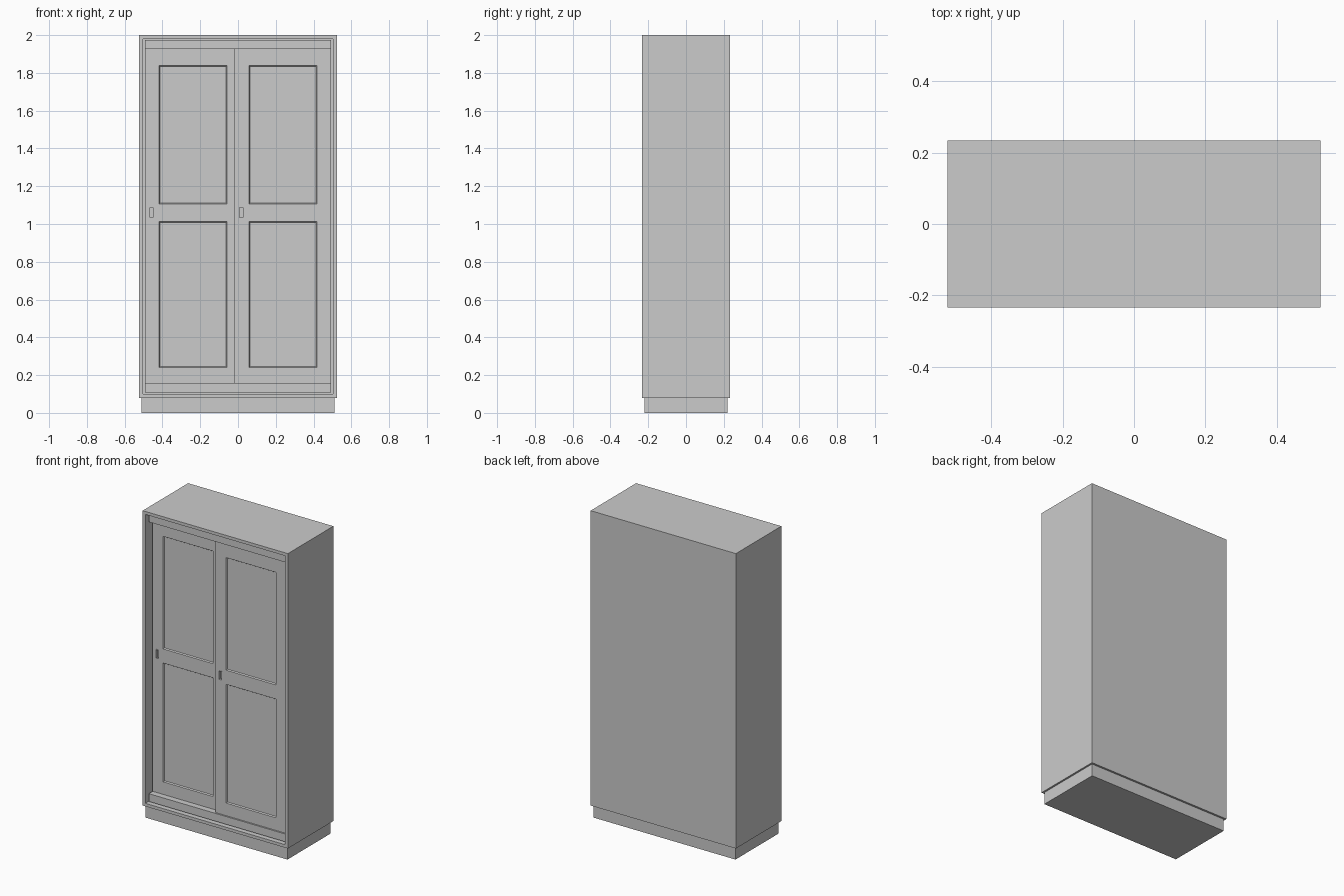
import bpy, bmesh

if "Cube" in bpy.data.objects:
    bpy.data.objects.remove(bpy.data.objects["Cube"])

W, D = 0.523, 0.234          # half width and half depth
Z0, Z1 = 0.08, 2.0           # carcass bottom and top
T = 0.03                     # board thickness
RAIL_LOW, RAIL_HIGH = 0.158, 1.927


def finish(name, bm):
    bmesh.ops.recalc_face_normals(bm, faces=bm.faces)
    mesh = bpy.data.meshes.new(name)
    bm.to_mesh(mesh)
    bm.free()
    obj = bpy.data.objects.new(name, mesh)
    bpy.context.collection.objects.link(obj)
    return obj


def box_bm(x0, x1, y0, y1, z0, z1):
    bm = bmesh.new()
    bmesh.ops.create_cube(bm, size=1)
    for v in bm.verts:
        v.co.x = x1 if v.co.x > 0 else x0
        v.co.y = y1 if v.co.y > 0 else y0
        v.co.z = z1 if v.co.z > 0 else z0
    return bm


def box(name, *dims):
    return finish(name, box_bm(*dims))


def hollow_box(name, dims, rim, depth):
    """Box with a pocket sunk into its front face."""
    bm = box_bm(*dims)
    bm.normal_update()
    front = min(bm.faces, key=lambda f: f.calc_center_median().y)
    bmesh.ops.inset_individual(bm, faces=[front], thickness=rim)
    ext = bmesh.ops.extrude_discrete_faces(bm, faces=[front])["faces"]
    bmesh.ops.translate(bm, verts=ext[0].verts, vec=(0, depth, 0))
    return finish(name, bm)


def door(name, x, y):
    """Two-panel sliding door with a hole for the finger pull."""
    xs = [0, 0.023, 0.047, 0.076, 0.435, 0.511]
    zs = [RAIL_LOW, 0.24, 1.013, 1.03, 1.09, 1.105, 1.838, RAIL_HIGH]
    thick = 0.026
    bm = bmesh.new()
    grid = [[bm.verts.new((x + a, y, c)) for c in zs] for a in xs]
    panels = []
    for i in range(len(xs) - 1):
        for k in range(len(zs) - 1):
            if (i, k) == (1, 3):
                continue
            f = bm.faces.new((grid[i][k], grid[i + 1][k],
                              grid[i + 1][k + 1], grid[i][k + 1]))
            if i == 3 and k in (1, 5):
                panels.append(f)
    # panel bounded by stiles and rails, with a sloped moulding
    outer = [e for e in bm.edges if e.is_boundary]
    ext = bmesh.ops.extrude_edge_only(bm, edges=outer)["geom"]
    bmesh.ops.translate(bm, vec=(0, thick, 0),
                        verts=[g for g in ext if isinstance(g, bmesh.types.BMVert)])
    bm.normal_update()
    bmesh.ops.inset_individual(bm, faces=panels, thickness=0.007, depth=-0.008)
    # back skin
    back = [bm.verts.new((x + a, y + thick, c)) for a, c in
            ((0, zs[0]), (0, zs[-1]), (xs[-1], zs[-1]), (xs[-1], zs[0]))]
    bm.faces.new(back)
    bmesh.ops.remove_doubles(bm, verts=bm.verts, dist=1e-5)
    finish(name, bm)
    # recessed finger pull
    hollow_box(name + "_pull", (x + 0.023, x + 0.047, y - 0.002, y + 0.02, 1.03, 1.09),
               0.005, 0.014)


# plinth and carcass
box("plinth", -0.511, 0.511, -0.221, 0.221, 0, Z0)
hollow_box("carcass", (-W, W, -D, D, Z0, Z1), T - 0.002, 0.43)

# top and bottom sliding tracks
box("bottom_track", -W + T, W - T, -D + 0.02, -0.14, Z0 + 0.027, RAIL_LOW)
box("top_track", -W + T, W - T, -D + 0.02, -0.14, RAIL_HIGH, Z1 - 0.027)

# overlapping doors, the right one in the front groove
door("left_door", -0.493, -D + 0.06)
door("right_door", -0.018, -D + 0.03)
